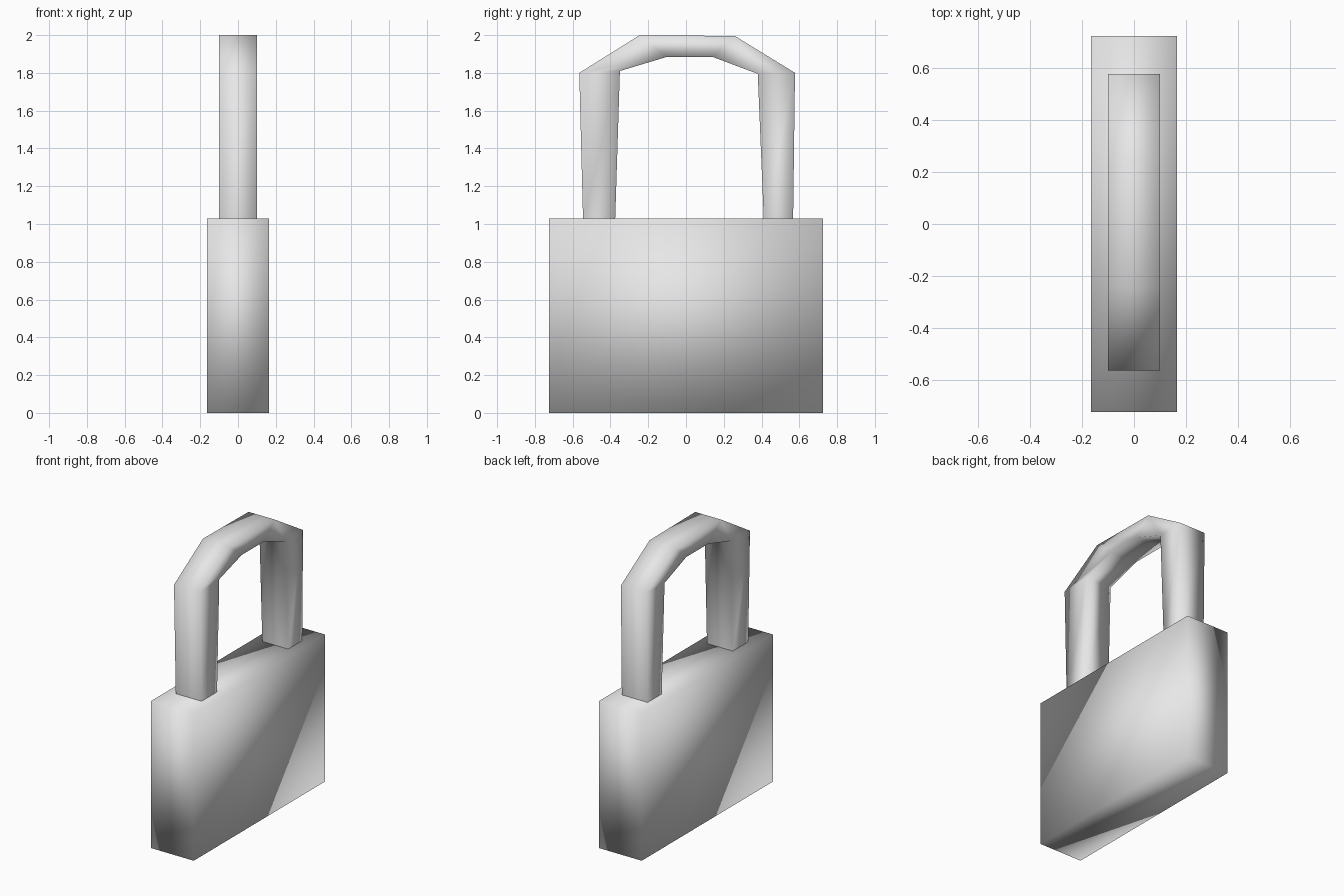
import bpy
import bmesh

old = bpy.data.objects.get("Cube")
if old:
    bpy.data.objects.remove(old, do_unlink=True)

# One plain grey metal for the whole lock
GREY = (0.8, 0.8, 0.8, 1.0)
metal = bpy.data.materials.new("grey_metal")
metal.use_nodes = True
metal.diffuse_color = GREY
shader = next(n for n in metal.node_tree.nodes if n.type == 'BSDF_PRINCIPLED')
shader.inputs["Base Color"].default_value = GREY


def make_object(name, bm):
    """Turn a bmesh into a fully smooth-shaded grey object."""
    bmesh.ops.recalc_face_normals(bm, faces=bm.faces[:])
    for face in bm.faces:
        face.smooth = True
    mesh = bpy.data.meshes.new(name)
    bm.to_mesh(mesh)
    bm.free()
    mesh.materials.append(metal)
    obj = bpy.data.objects.new(name, mesh)
    bpy.context.scene.collection.objects.link(obj)
    return obj


# Lock body: a plain softened-shading block
BODY_SIZE = (0.33, 1.45, 1.03)
bm = bmesh.new()
bmesh.ops.create_cube(bm, size=1.0)
bmesh.ops.scale(bm, vec=BODY_SIZE, verts=bm.verts[:])
bmesh.ops.translate(bm, vec=(0, 0, BODY_SIZE[2] / 2), verts=bm.verts[:])
make_object("lock_body", bm)

# Shackle: four-sided bar bent along outer and inner (y, z) outlines
HALF_WIDTH = 0.1
outer = [(-0.545, 1.02), (-0.565, 1.8), (-0.245, 2.0),
         (0.26, 1.995), (0.577, 1.8), (0.567, 1.02)]
inner = [(-0.375, 1.02), (-0.35, 1.81), (-0.1, 1.885),
         (0.14, 1.885), (0.38, 1.795), (0.412, 1.02)]
bm = bmesh.new()
rings = []
for o, i in zip(outer, inner):
    corners = [(-HALF_WIDTH, *o), (HALF_WIDTH, *o),
               (HALF_WIDTH, *i), (-HALF_WIDTH, *i)]
    rings.append([bm.verts.new(c) for c in corners])
for a, b in zip(rings, rings[1:]):
    for k in range(4):
        n = (k + 1) % 4
        bm.faces.new((a[k], a[n], b[n], b[k]))
make_object("shackle", bm)
